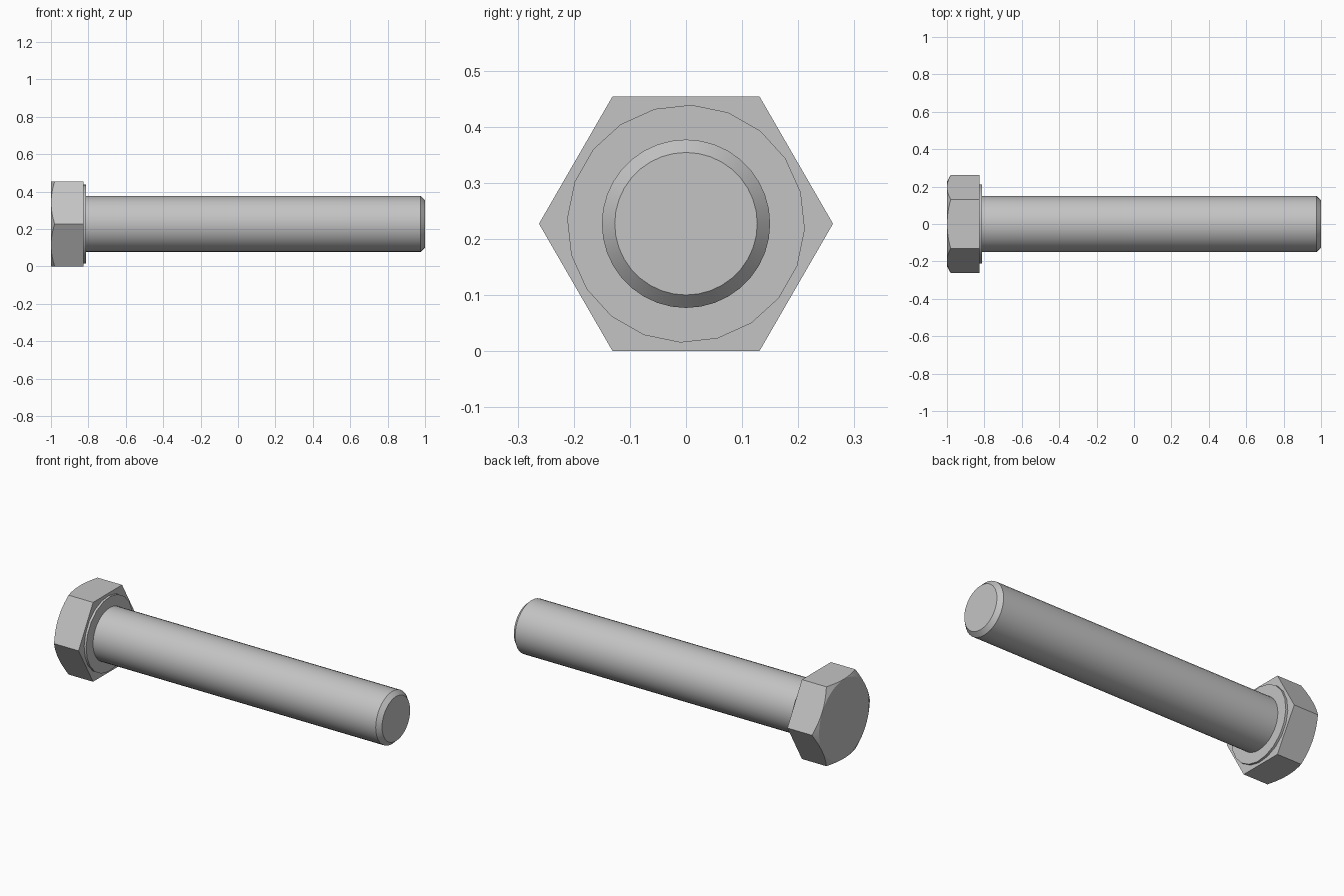
import bpy, bmesh
from math import pi, sin, cos, radians

if "Cube" in bpy.data.objects:
    bpy.data.objects.remove(bpy.data.objects["Cube"], do_unlink=True)

AXIS_Z = 0.227      # height of the bolt axis
HEX_R = 0.262       # corner radius of the head

steel = bpy.data.materials.new("steel_grey")
steel.use_nodes = True
grey = (0.55, 0.55, 0.55, 1)
steel.diffuse_color = grey
steel.node_tree.nodes["Principled BSDF"].inputs["Base Color"].default_value = grey


def lathe(name, profile, sides, turn=0.0):
    """Closed solid along x from (x, radius) pairs, each ring with the given sides."""
    bm = bmesh.new()
    rings = []
    for x, r in profile:
        angles = [turn + 2 * pi * i / sides for i in range(sides)]
        rings.append([bm.verts.new((x, r * cos(a), AXIS_Z + r * sin(a))) for a in angles])
    for a, b in zip(rings, rings[1:]):
        for i in range(sides):
            j = (i + 1) % sides
            bm.faces.new((a[i], a[j], b[j], b[i]))
    bm.faces.new(rings[0])
    bm.faces.new(rings[-1])
    bmesh.ops.recalc_face_normals(bm, faces=bm.faces)
    mesh = bpy.data.meshes.new(name)
    bm.to_mesh(mesh)
    bm.free()
    mesh.materials.append(steel)
    obj = bpy.data.objects.new(name, mesh)
    bpy.context.collection.objects.link(obj)
    return obj


def smooth(obj):
    bpy.ops.object.select_all(action='DESELECT')
    obj.select_set(True)
    bpy.context.view_layer.objects.active = obj
    bpy.ops.object.shade_smooth_by_angle(angle=radians(25))


# Hexagonal head, its outer corners trimmed by a cone
head = lathe("hex_head", [(-1, HEX_R), (-0.825, HEX_R)], 6)
cone = lathe("head_chamfer_cutter", [(-1, 0.226), (-0.97, 0.28), (-0.8, 0.28)], 72)
trim = head.modifiers.new("corner_chamfer", 'BOOLEAN')
trim.operation = 'INTERSECT'
trim.solver = 'EXACT'
trim.object = cone
bpy.context.view_layer.objects.active = head
head.select_set(True)
bpy.ops.object.modifier_apply(modifier=trim.name)
bpy.data.objects.remove(cone, do_unlink=True)
smooth(head)

# Thin bearing collar under the head
smooth(lathe("bearing_collar", [(-0.83, 0.212), (-0.812, 0.212)], 20, radians(15.3)))

# Plain shank with chamfered tip
smooth(lathe("shank", [(-0.83, 0.15), (0.976, 0.15), (1, 0.127)], 36, pi / 2))
